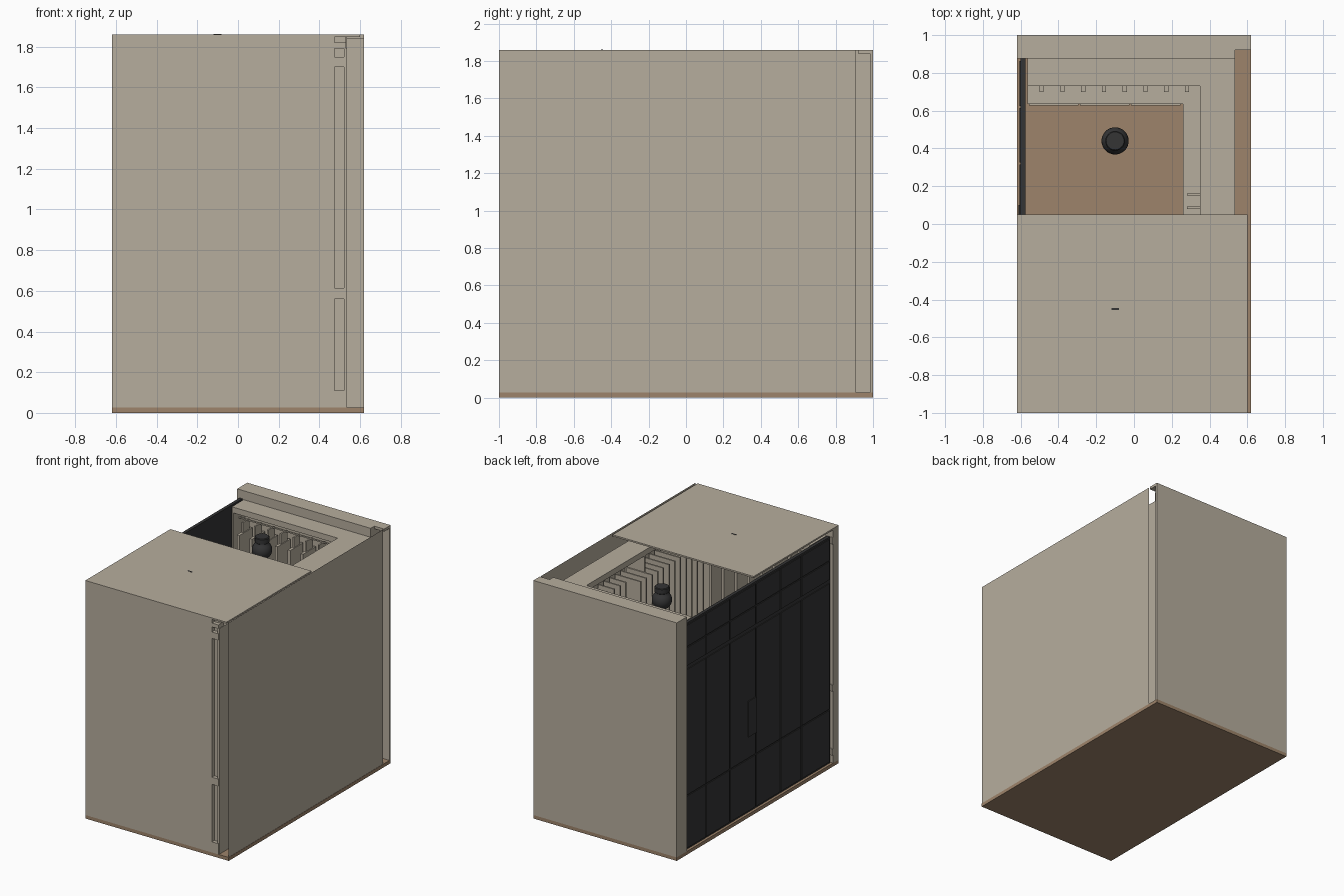
import bpy, bmesh, math, random

if "Cube" in bpy.data.objects:
    bpy.data.objects.remove(bpy.data.objects["Cube"])

random.seed(3)

def mat(name, c):
    m = bpy.data.materials.new(name)
    m.diffuse_color = (*c, 1)
    m.use_nodes = True
    m.node_tree.nodes["Principled BSDF"].inputs["Base Color"].default_value = m.diffuse_color
    return m

BEIGE = mat("warm_beige", (0.47, 0.42, 0.34))
BROWN = mat("floor_brown", (0.34, 0.23, 0.145))
DARK = mat("charcoal", (0.035, 0.035, 0.036))

def finish(bm, name, m):
    me = bpy.data.meshes.new(name)
    bm.to_mesh(me)
    bm.free()
    me.materials.append(m)
    ob = bpy.data.objects.new(name, me)
    bpy.context.collection.objects.link(ob)
    return ob

def box(name, x, y, z, m=BEIGE):
    bm = bmesh.new()
    bmesh.ops.create_cube(bm, size=1)
    for v in bm.verts:
        for i, r in enumerate((x, y, z)):
            v.co[i] = r[0] if v.co[i] < 0 else r[1]
    return finish(bm, name, m)

def lathe(name, pts, loc, m, n=32):
    bm = bmesh.new()
    rings = [[bm.verts.new((loc[0] + r * math.cos(2 * math.pi * k / n),
                            loc[1] + r * math.sin(2 * math.pi * k / n), loc[2] + z))
              for k in range(n)] for r, z in pts]
    for a, b in zip(rings, rings[1:]):
        for k in range(n):
            bm.faces.new((a[k], a[(k + 1) % n], b[(k + 1) % n], b[k]))
    bm.faces.new(rings[0][::-1])
    bm.faces.new(rings[-1])
    ob = finish(bm, name, m)
    for p in ob.data.polygons:
        p.use_smooth = len(p.vertices) == 4
    ob.data.set_sharp_from_angle(angle=math.radians(35))

# floor and ceiling
box("floor", (-.62, .62), (-1, 1), (0, .027), BROWN)
box("ceiling", (-.62, .60), (-1, .05), (1.848, 1.86))

# thin outer wall on the right, with a corridor behind the wardrobes
bm = bmesh.new()
bm.faces.new([bm.verts.new(p) for p in
              ((.618, -1, .027), (.618, .91, .027), (.618, .91, 1.86), (.618, -1, 1.86))])
finish(bm, "right_wall", BEIGE)

# back and front walls with their recessed corners
box("back_wall", (-.62, .535), (.875, 1), (.027, 1.86))
box("back_wall_end", (.535, .62), (.985, 1), (.027, 1.86))
box("back_corner_cap", (.535, .62), (.92, .985), (1.84, 1.86))
box("front_wall", (-.62, .475), (-1, -.93), (.027, 1.848))

# wardrobe run along the right, seen end-on at the front
box("right_wardrobe_back", (.52, .535), (-.995, .875), (.027, 1.79))
for z in ((.027, .11), (.56, .615), (1.70, 1.75), (1.79, 1.82)):
    box("front_section_shelf", (.475, .532), (-1, -.93), z)
box("front_section_back", (.475, .532), (-.97, -.93), (.027, 1.848))

# low drawer cabinets around the room, open wardrobe above, top boards
TOP = (1.745, 1.79)
box("right_drawers", (.26, .52), (-.64, .635), (.027, .60))
box("right_top_board", (.35, .535), (-.93, .875), TOP)
for s, tag in ((1, "back"), (-1, "front")):
    wall = .875 if s > 0 else .93
    def yr(a, b):
        return tuple(sorted((s * a, s * b)))
    box(tag + "_drawers", (-.565, .52), yr(.635, wall), (.027, .60))
    box(tag + "_top_board", (-.55, .535), yr(.73, wall), TOP)
    box(tag + "_side_panel", (-.565, -.55), yr(.73, wall), (.60, 1.79))
    # drawer fronts
    for i in range(3):
        for j in range(2):
            x = -.555 + i * .27
            box(tag + "_drawer_front", (x, x + .26), yr(.628, .635),
                (.11 + j * .24, .34 + j * .24))
    # clothes rail and hanging garments
    box(tag + "_rail", (-.55, .50), yr(.795, .805), (1.68, 1.69))
    for i in range(8):
        x = -.50 + i * .11
        low = random.uniform(.65, .95)
        box(tag + "_garment", (x, x + .022), yr(.70, .86), (low, 1.60))
        box(tag + "_garment_shoulder", (x + .005, x + .017), yr(.75, .83), (1.60, 1.68))

# garments and dividers along the right run
box("right_rail", (.43, .44), (-.70, .70), (1.68, 1.69))
for i in range(18):
    y = -.62 + i * .07
    low = random.uniform(.65, .95)
    x0 = .28 if y < .22 else .36
    box("right_garment", (x0, .50), (y, y + .012), (low, 1.62))
for y in (-.70, .0, .70):
    box("right_divider", (.35, .52), (y, y + .012), (.60, 1.745))

# dark panelled wall on the left
box("left_panel_wall", (-.60, -.575), (-.92, .875), (.027, 1.795), DARK)
cols = (.87, .62, .32, .0, -.30, -.56, -.915)
rows = (.035, .45, 1.44, 1.46, 1.61, 1.785)
for a, b in zip(cols, cols[1:]):
    for c, d in zip(rows, rows[1:]):
        if d - c > .05:
            box("left_panel", (-.606, -.60), (b + .006, a - .006), (c + .005, d - .005), DARK)
box("left_panel_handle", (-.612, -.606), (.0, .10), (.62, .90), DARK)

# closing end of the front wardrobe, with hinge blocks
for z in (.09, .59, 1.74):
    box("left_hinge", (-.62, -.60), (-.94, -.92), (z, z + .05))

# hanging lamps
prof = [(.02, -.072)]
for k in range(-5, 5):
    a = math.radians(k * 12)
    prof.append((.072 * math.cos(a), .072 * math.sin(a)))
prof += [(.046, .06), (.052, .065), (.052, .10), (.047, .105)]
for y in (.44, -.45):
    lathe("lamp", prof, (-.10, y, 1.69), DARK)
box("roof_lamp_mark", (-.12, -.08), (-.455, -.445), (1.86, 1.862), DARK)
